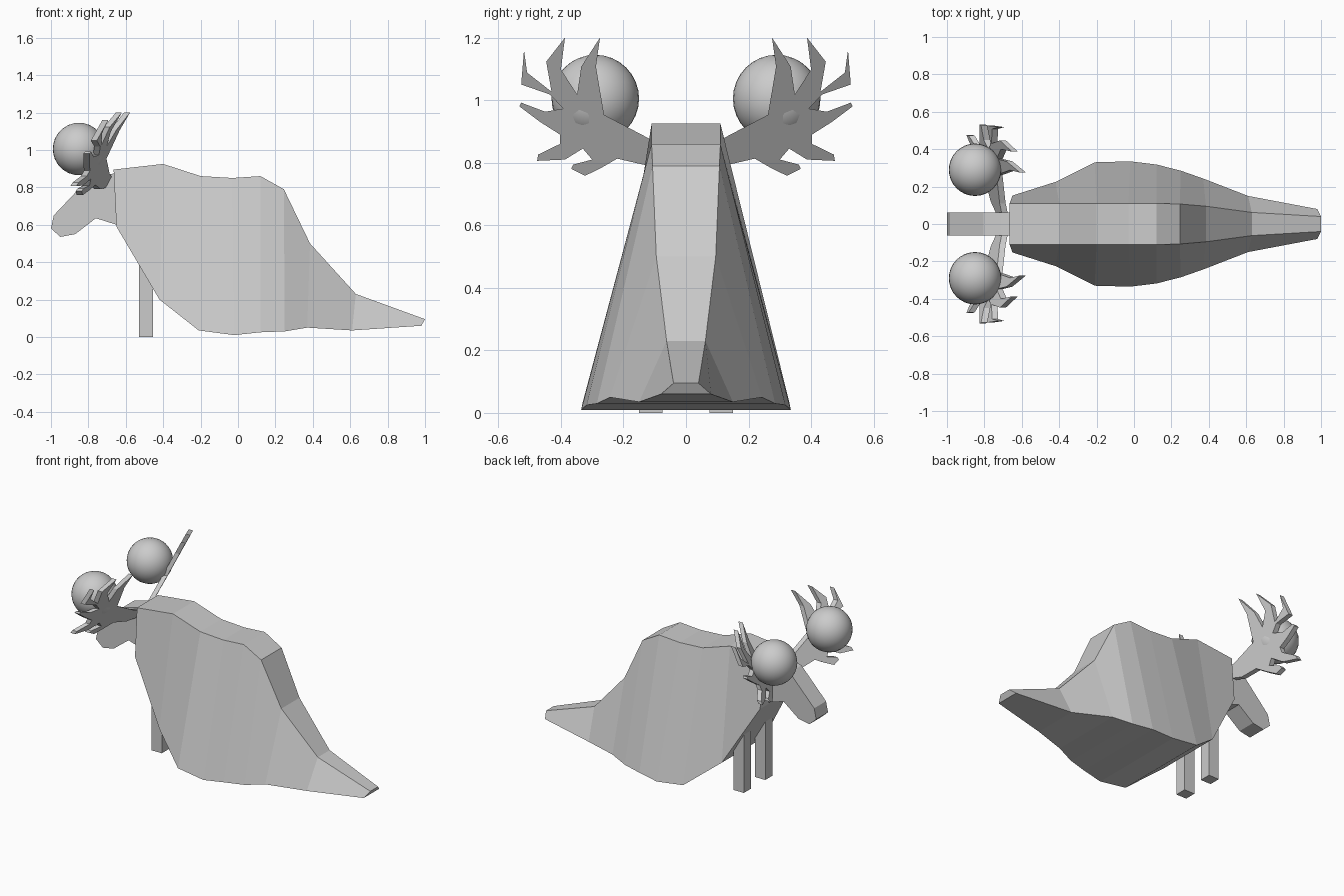
import bpy, bmesh


def finish(name, bm):
    bmesh.ops.recalc_face_normals(bm, faces=bm.faces)
    mesh = bpy.data.meshes.new(name)
    bm.to_mesh(mesh)
    bm.free()
    obj = bpy.data.objects.new(name, mesh)
    bpy.context.collection.objects.link(obj)
    return obj


def loft(name, rings):
    """Closed solid through rings with equal point counts."""
    bm = bmesh.new()
    vs = [[bm.verts.new(p) for p in ring] for ring in rings]
    n = len(vs[0])
    for a, b in zip(vs, vs[1:]):
        for i in range(n):
            j = (i + 1) % n
            bm.faces.new((a[i], a[j], b[j], b[i]))
    bm.faces.new(vs[0])
    bm.faces.new(vs[-1])
    return finish(name, bm)


# Body: trapezoid sections (top x, z, half width, bottom x, z, half width)
sections = [
    (-.665, .895, .11, -.65, .59, .152), (-.40, .925, .11, -.42, .20, .225),
    (-.20, .86, .11, -.21, .035, .33), (-.03, .85, .11, -.02, .01, .335),
    (.12, .86, .11, .12, .025, .318), (.245, .79, .107, .25, .03, .285),
    (.385, .50, .095, .37, .05, .243), (.63, .23, .062, .61, .035, .15),
    (1.0, .095, .04, .98, .06, .08)]
loft("body", [[(tx, -tw, tz), (tx, tw, tz), (bx, bw, bz), (bx, -bw, bz)]
              for tx, tz, tw, bx, bz, bw in sections])

# Head and neck: extruded side profile
head = [(-1, .58), (-.985, .65), (-.805, .84), (-.715, .865), (-.64, .878),
        (-.64, .597), (-.76, .635), (-.87, .55), (-.95, .535)]
loft("head", [[(x, y, z) for x, z in head] for y in (-.062, .062)])

# Antler: flat outline in y, z laid on a tilted plane
antler = [(.04, .80), (.12, .79), (.22, .813), (.27, .784), (.323, .758),
          (.367, .78), (.361, .794), (.30, .81), (.33, .845), (.387, .81),
          (.476, .806), (.473, .826), (.403, .86), (.403, .89), (.466, .93),
          (.533, .98), (.527, .992), (.45, .963), (.393, .973), (.435, 1.018),
          (.527, 1.05), (.518, 1.16), (.508, 1.088), (.43, 1.027),
          (.447, 1.123), (.387, 1.2), (.40, 1.098), (.348, 1.018),
          (.335, 1.107), (.275, 1.2), (.288, 1.107), (.262, .953),
          (.11, .873), (.04, .85)]

for s, side in ((-1, "right"), (1, "left")):
    loft(side + "_antler",
         [[(-1.121 + .53 * z - .39 * y + dx, s * y, z) for y, z in antler]
          for dx in (-.017, .015)])

    # Ball resting in front of the antler
    bpy.ops.mesh.primitive_uv_sphere_add(segments=32, ring_count=16, radius=.14,
                                         location=(-.85, s * .29, 1.005))
    bpy.context.object.name = side + "_ball"
    bpy.ops.object.shade_smooth()

    # Front leg
    loft(side + "_front_leg",
         [[(-.53, s * .075, z), (-.455, s * .075, z),
           (-.455, s * .15, z), (-.53, s * .15, z)] for z in (0, .46)])
